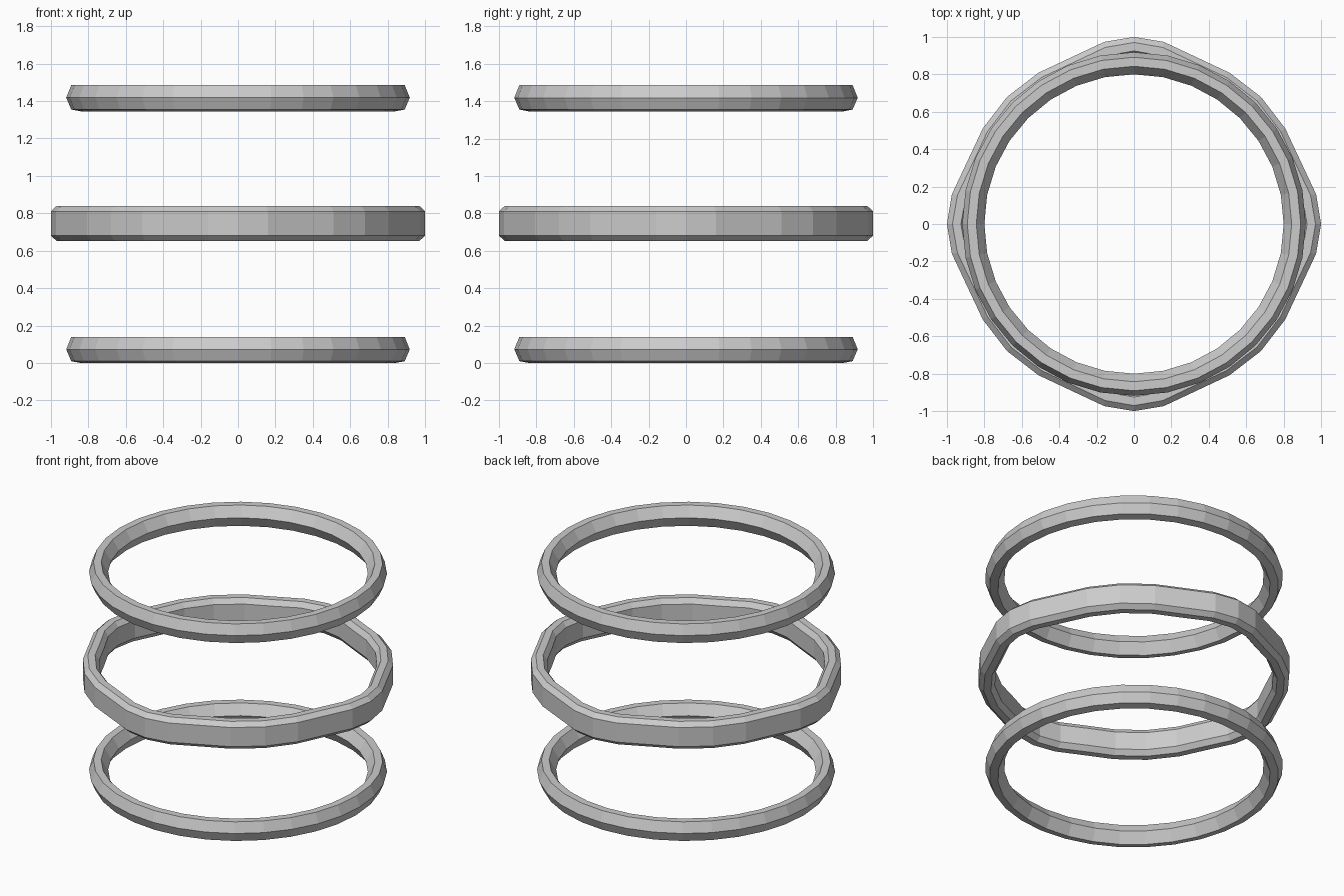
import bpy, bmesh, math

if "Cube" in bpy.data.objects:
    bpy.data.objects.remove(bpy.data.objects["Cube"])

SEG = 32


def ring(name, z, radius, section):
    """Sweep a closed section of (radial offset, height) around the z axis."""
    bm = bmesh.new()
    loops = []
    for i in range(SEG):
        a, r = radius(i)
        loops.append([bm.verts.new(((r + o) * math.cos(a), (r + o) * math.sin(a), z + h))
                      for o, h in section])
    n = len(section)
    for i in range(SEG):
        p, q = loops[i], loops[(i + 1) % SEG]
        for j in range(n):
            k = (j + 1) % n
            bm.faces.new((p[j], q[j], q[k], p[k]))
    bmesh.ops.recalc_face_normals(bm, faces=bm.faces[:])
    me = bpy.data.meshes.new(name)
    bm.to_mesh(me)
    bm.free()
    ob = bpy.data.objects.new(name, me)
    bpy.context.collection.objects.link(ob)
    return ob


def round_radius(i):
    return 2 * math.pi * i / SEG, 0.918


# Outline of the middle ring: one eighth, mirrored, pointed on the axes
EIGHTH = [(0, 1.0), (9.3, 0.986), (20.3, 0.952), (32.3, 0.956), (45, 0.96)]


def pointed_radius(i):
    quarter, k = divmod(i, 8)
    deg, r = EIGHTH[k] if k <= 4 else (90 - EIGHTH[8 - k][0], EIGHTH[8 - k][1])
    return math.radians(quarter * 90 + deg), r


# Thin rings: six-sided section
thin = [(0, 0.003), (-0.027, 0.07), (-0.075, 0.07),
        (-0.118, 0.003), (-0.078, -0.07), (-0.027, -0.06)]
top = ring("top_ring", 1.415, round_radius, thin)
bottom = ring("bottom_ring", 0.07, round_radius, thin)

# Thick middle ring: chamfered band
thick = [(0, 0.065), (-0.03, 0.093), (-0.075, 0.093), (-0.1, 0.06),
         (-0.1, -0.06), (-0.075, -0.093), (-0.03, -0.093), (0, -0.065)]
middle = ring("middle_ring", 0.746, pointed_radius, thick)
